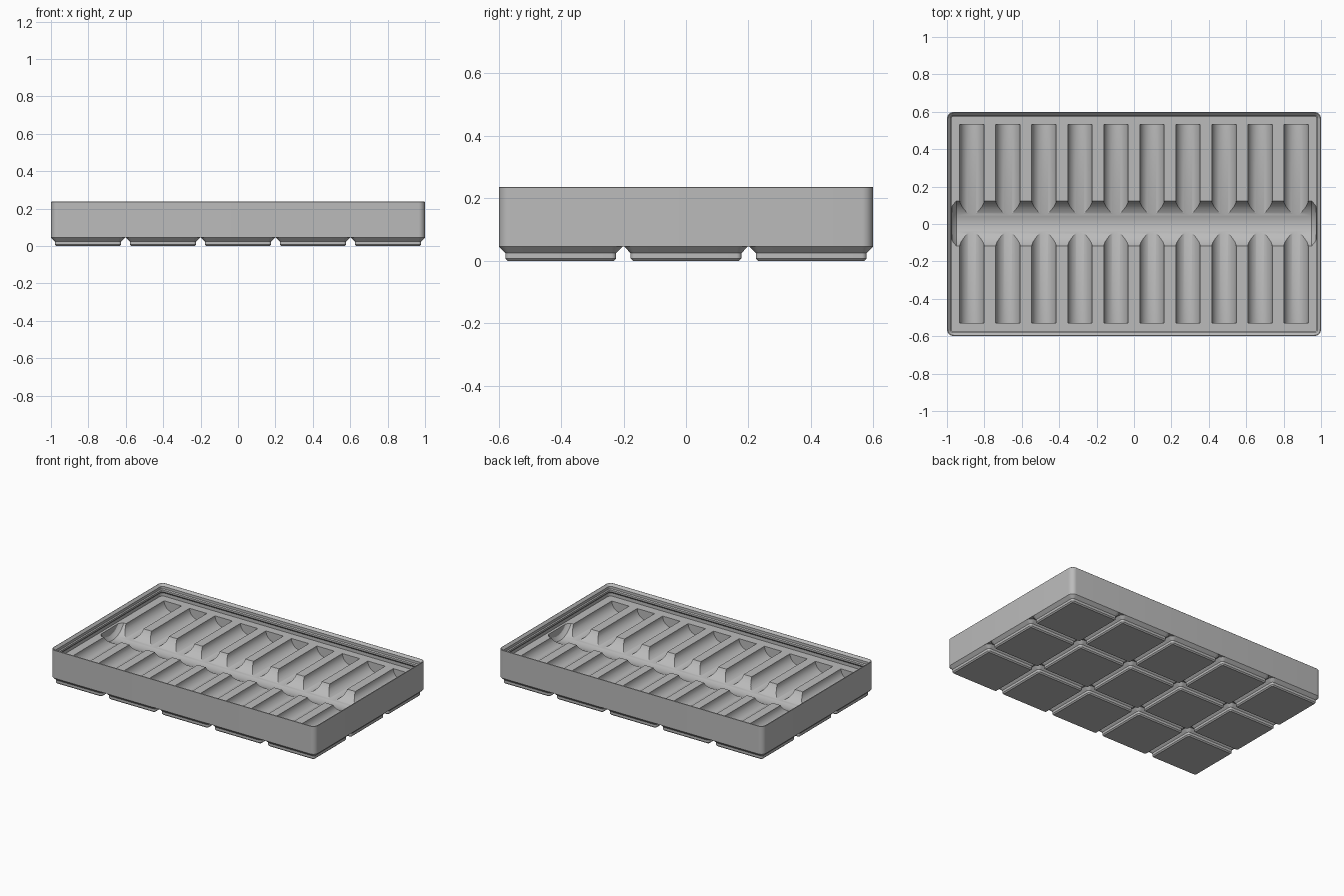
import bpy, bmesh, math
from mathutils import Matrix

cube = bpy.data.objects.get("Cube")
if cube:
    bpy.data.objects.remove(cube, do_unlink=True)

HALF_X, HALF_Y, HEIGHT = 1.0, 0.599, 0.237
BASE_Z, FLOOR_Z = 0.0455, 0.152
CORNER = 0.036
COLUMNS, ROWS, PITCH = 5, 3, 0.401

grey = bpy.data.materials.new("plain grey")
grey.use_nodes = True
grey.diffuse_color = (0.5, 0.5, 0.5, 1)
grey.node_tree.nodes["Principled BSDF"].inputs["Base Color"].default_value = (0.5, 0.5, 0.5, 1)


def make_object(name, bm):
    bmesh.ops.recalc_face_normals(bm, faces=bm.faces)
    mesh = bpy.data.meshes.new(name)
    bm.to_mesh(mesh)
    bm.free()
    mesh.materials.append(grey)
    obj = bpy.data.objects.new(name, mesh)
    bpy.context.collection.objects.link(obj)
    return obj


def select_only(obj):
    bpy.ops.object.select_all(action='DESELECT')
    obj.select_set(True)
    bpy.context.view_layer.objects.active = obj


def rounded_rect(cx, cy, hx, hy, radius, z, steps=8):
    """Points of a rounded rectangle, counter-clockwise."""
    points = []
    for quarter, (sx, sy) in enumerate([(1, 1), (-1, 1), (-1, -1), (1, -1)]):
        for i in range(steps + 1):
            a = (quarter + i / steps) * math.pi / 2
            points.append((cx + sx * (hx - radius) + radius * math.cos(a),
                           cy + sy * (hy - radius) + radius * math.sin(a), z))
    return points


def loft(bm, rings):
    """Skin a stack of rings and cap both ends."""
    loops = [[bm.verts.new(p) for p in ring] for ring in rings]
    for low, high in zip(loops, loops[1:]):
        for i in range(len(low)):
            j = (i + 1) % len(low)
            bm.faces.new((low[i], low[j], high[j], high[i]))
    bm.faces.new(loops[0][::-1])
    bm.faces.new(loops[-1])


def cut(target, cutter):
    cutter.hide_render = True
    mod = target.modifiers.new("cut", 'BOOLEAN')
    mod.operation, mod.solver, mod.object = 'DIFFERENCE', 'EXACT', cutter
    select_only(target)
    bpy.ops.object.modifier_apply(modifier=mod.name)
    bpy.data.objects.remove(cutter, do_unlink=True)


# Tray body: outer wall, stacking lip with undercut, inner floor (inset, height)
bm = bmesh.new()
profile = [(0, BASE_Z), (0, HEIGHT - 0.002), (0.002, HEIGHT), (0.004, HEIGHT),
           (0.018, 0.222), (0.018, 0.205), (0.024, 0.199), (0.024, 0.187),
           (0.011, 0.174), (0.011, FLOOR_Z)]
loft(bm, [rounded_rect(0, 0, HALF_X - d, HALF_Y - d, max(CORNER - d, 0.01), z)
          for d, z in profile])
tray = make_object("tray_body", bm)

# Ten round-bottomed pockets running front to back
bm = bmesh.new()
for i in range(10):
    place = Matrix.Translation(((i - 4.5) * 0.1925, 0.002, FLOOR_Z + 0.001))
    bmesh.ops.create_cone(bm, cap_ends=True, segments=48, radius1=0.0655, radius2=0.0655,
                          depth=1.062, matrix=place @ Matrix.Rotation(math.pi / 2, 4, 'X'))
cut(tray, make_object("pocket_cutter", bm))

# Finger trough across the middle with tapered ends
bm = bmesh.new()
axis_z = FLOOR_Z + 0.064
rings = []
for x, r in [(-0.972, 0.112), (-0.967, 0.12), (-0.95, 0.136),
             (0.95, 0.136), (0.967, 0.12), (0.972, 0.112)]:
    rings.append([(x, 0.003 + r * math.cos(a), axis_z + r * math.sin(a))
                  for a in (k * math.tau / 64 for k in range(64))])
loft(bm, rings)
cut(tray, make_object("trough_cutter", bm))

# Grid of stepped feet (inset, corner radius, height)
bm = bmesh.new()
foot_profile = [(0.028, 0.008, 0), (0.0205, 0.0155, 0.0076),
                (0.0205, 0.0155, 0.0248), (0, CORNER, BASE_Z)]
for col in range(COLUMNS):
    for row in range(ROWS):
        cx = (col - (COLUMNS - 1) / 2) * PITCH
        cy = (row - (ROWS - 1) / 2) * PITCH
        loft(bm, [rounded_rect(cx, cy, 0.198 - d, 0.198 - d, r, z)
                  for d, r, z in foot_profile])
feet = make_object("base_feet", bm)

for obj in (tray, feet):
    select_only(obj)
    bpy.ops.object.shade_smooth_by_angle(angle=math.radians(30))
